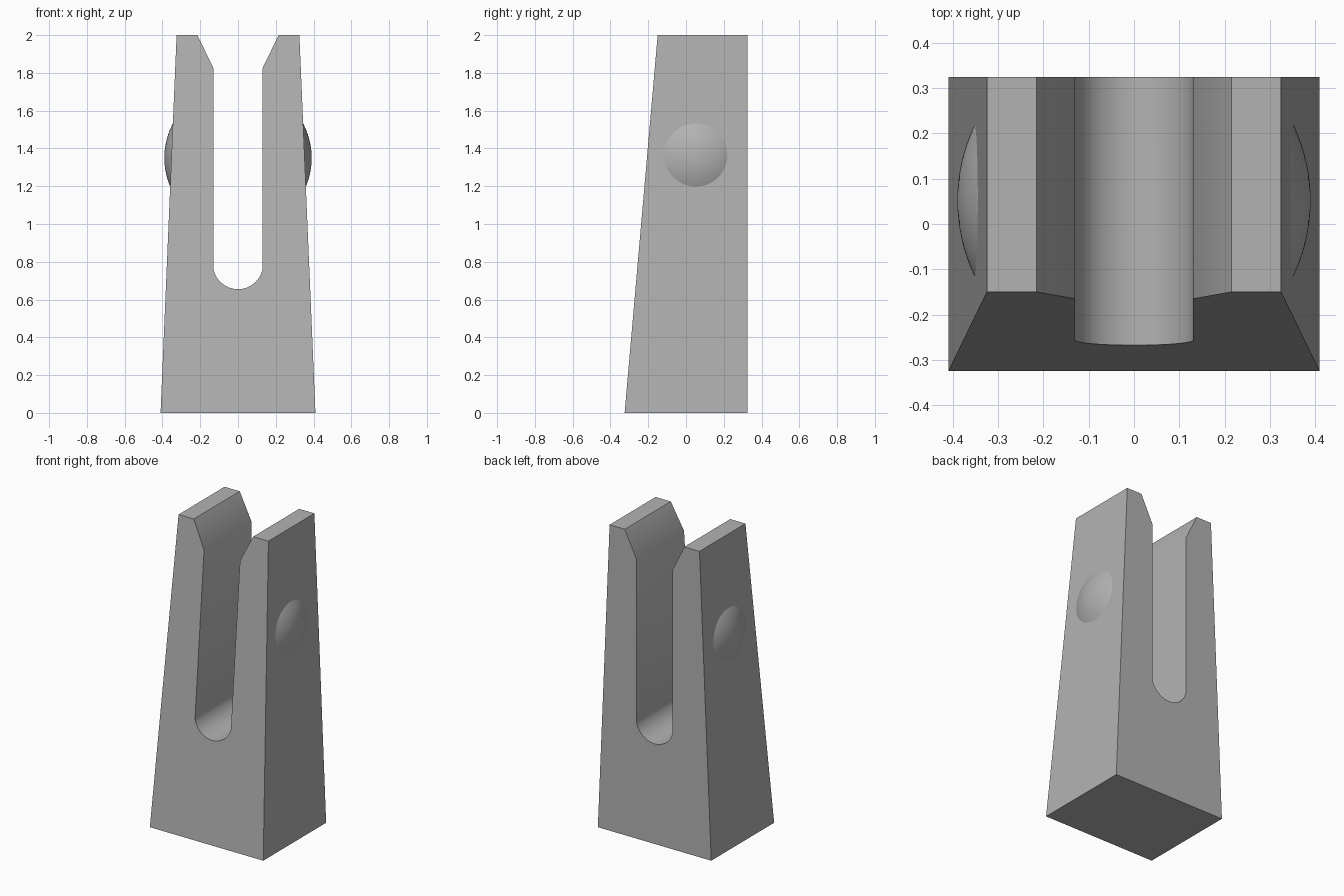
import bpy, bmesh, math

cube = bpy.data.objects.get("Cube")
if cube:
    bpy.data.objects.remove(cube, do_unlink=True)

grey = bpy.data.materials.new("plain grey")
grey.use_nodes = True
colour = (0.45, 0.45, 0.45, 1)
grey.diffuse_color = colour
grey.node_tree.nodes["Principled BSDF"].inputs["Base Color"].default_value = colour


def finish(bm, name):
    bmesh.ops.recalc_face_normals(bm, faces=bm.faces)
    mesh = bpy.data.meshes.new(name)
    bm.to_mesh(mesh)
    bm.free()
    mesh.materials.append(grey)
    obj = bpy.data.objects.new(name, mesh)
    bpy.context.collection.objects.link(obj)
    bpy.ops.object.select_all(action='DESELECT')
    obj.select_set(True)
    bpy.context.view_layer.objects.active = obj
    bpy.ops.object.shade_smooth_by_angle(angle=math.radians(30))
    return obj


# Forked body: slotted profile, upright at the back and sloping at the front
BACK, FRONT, LEAN = 0.325, -0.325, 0.0875
HALF, FLOOR, SPRING = 0.13, 0.655, 0.76
radius = (HALF ** 2 + (SPRING - FLOOR) ** 2) / (2 * (SPRING - FLOOR))
sweep = math.asin(HALF / radius)
right_side = [(-0.41, 0), (-0.325, 2), (-0.215, 2), (-HALF, 1.825)]
steps = 24
arc = []
for i in range(steps + 1):
    a = sweep * (2 * i / steps - 1)
    arc.append((radius * math.sin(a), FLOOR + radius * (1 - math.cos(a))))
profile = right_side + arc + [(-x, z) for x, z in reversed(right_side)]

bm = bmesh.new()
front = [bm.verts.new((x, FRONT + LEAN * z, z)) for x, z in profile]
back = [bm.verts.new((x, BACK, z)) for x, z in profile]
bm.faces.new(front)
bm.faces.new(back)
for i in range(len(profile)):
    j = (i + 1) % len(profile)
    bm.faces.new((front[i], front[j], back[j], back[i]))
finish(bm, "forked_body")

# Shallow domed bosses on both outer sides
DOME, CUT = 0.39, 0.335
segments, rings = 48, 10
for side, name in ((1, "left_boss"), (-1, "right_boss")):
    bm = bmesh.new()
    loops = []
    for k in range(1, rings + 1):
        t = math.acos(CUT / DOME) * k / rings
        loops.append([bm.verts.new((side * DOME * math.cos(t),
                                    0.052 + DOME * math.sin(t) * math.cos(a),
                                    1.35 + DOME * math.sin(t) * math.sin(a)))
                      for a in (math.tau * s / segments for s in range(segments))])
    tip = bm.verts.new((side * DOME, 0.052, 1.35))
    for s in range(segments):
        n = (s + 1) % segments
        bm.faces.new((tip, loops[0][s], loops[0][n]))
        for inner, outer in zip(loops, loops[1:]):
            bm.faces.new((inner[s], outer[s], outer[n], inner[n]))
    bm.faces.new(loops[-1])
    finish(bm, name)
